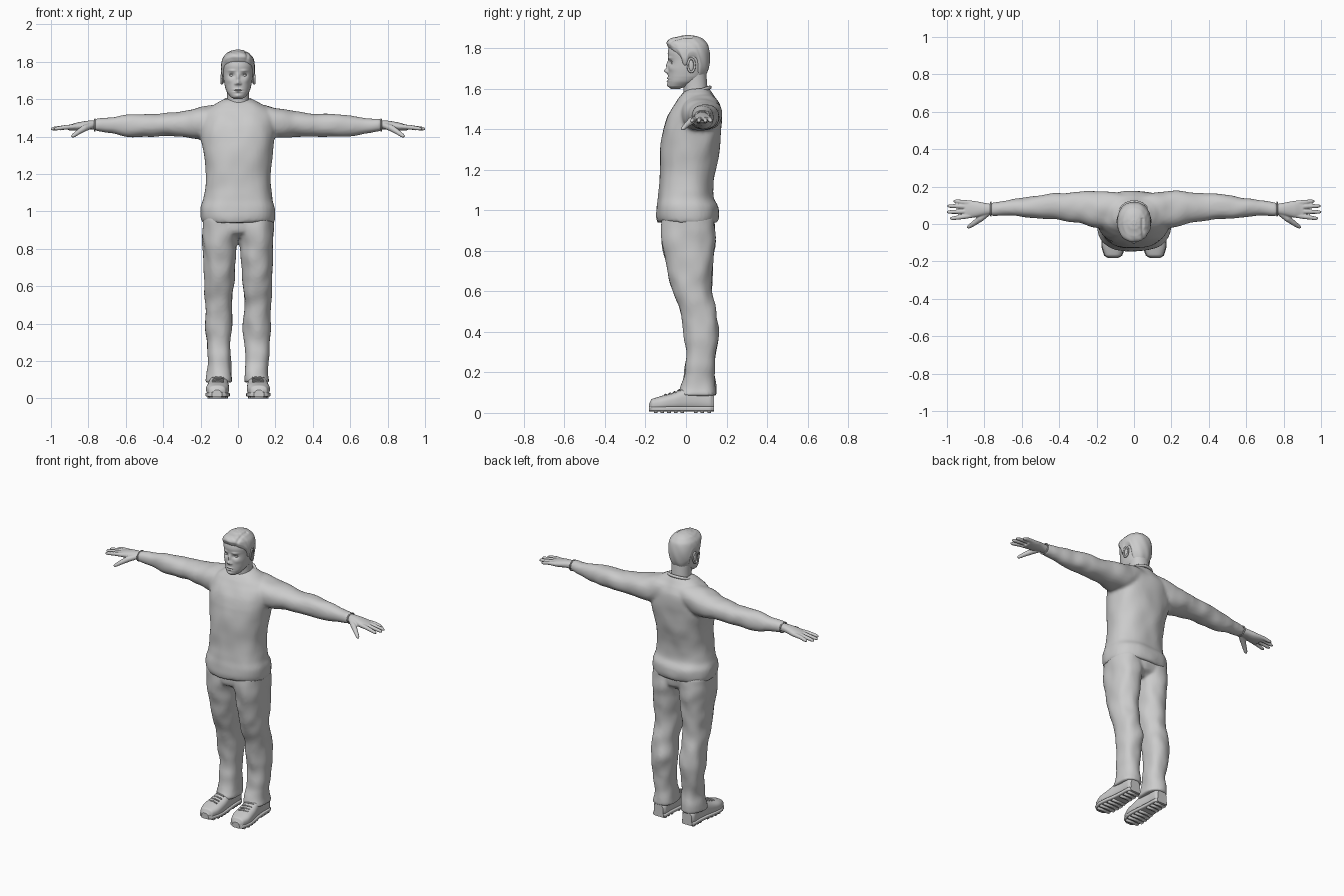
import bpy
import bmesh
from math import sin, cos, pi, exp
from mathutils import Vector, Matrix, noise

if "Cube" in bpy.data.objects:
    bpy.data.objects.remove(bpy.data.objects["Cube"])

grey = bpy.data.materials.new("plain_grey")
grey.use_nodes = True
grey.diffuse_color = (0.6, 0.6, 0.6, 1)
grey.node_tree.nodes["Principled BSDF"].inputs["Base Color"].default_value = (0.6, 0.6, 0.6, 1)
SIDES = (1, -1)


def sample(rows, t):
    """Smoothly interpolate rows of (t, values...) at t."""
    i = 0
    while i < len(rows) - 2 and t > rows[i + 1][0]:
        i += 1
    p1, p2 = rows[i], rows[i + 1]
    p0, p3 = rows[max(i - 1, 0)], rows[min(i + 2, len(rows) - 1)]
    u = (t - p1[0]) / (p2[0] - p1[0])
    return [b + 0.5 * u * (c - a + u * (2 * a - 5 * b + 4 * c - d + u * (3 * (b - c) + d - a)))
            for a, b, c, d in zip(p0[1:], p1[1:], p2[1:], p3[1:])]


def on_ring(sec, ang, power):
    """Point on a rounded box outline given by bounds a0, a1, b0, b1."""
    a0, a1, b0, b1 = sec
    s, c = sin(ang), -cos(ang)
    k = 1 / (abs(s) ** power + abs(c) ** power) ** (1 / power)
    return (a0 + a1) / 2 + (a1 - a0) / 2 * s * k, (b0 + b1) / 2 + (b1 - b0) / 2 * c * k


def skin(bm, rings):
    loops = [[bm.verts.new(p) for p in r] for r in rings]
    n = len(loops[0])
    for r, q in zip(loops, loops[1:]):
        for i in range(n):
            bm.faces.new((r[i], r[(i + 1) % n], q[(i + 1) % n], q[i]))
    bm.faces.new(loops[0][::-1])
    bm.faces.new(loops[-1])


def loft(bm, rows, axis="z", side=1, power=2.2, n=48, steps=6):
    ts = [p[0] + (q[0] - p[0]) * k / steps for p, q in zip(rows, rows[1:]) for k in range(steps)]
    rings = []
    for t in ts + [rows[-1][0]]:
        sec = sample(rows, t)
        ring = []
        for i in range(n):
            a, b = on_ring(sec, 2 * pi * i / n, power)
            x, y, z = {"z": (a, b, t), "x": (t, a, b), "y": (a, t, b)}[axis]
            ring.append(Vector((x * side, y, z)))
        rings.append(ring)
    skin(bm, rings)


def tube(bm, pts, radii, side=1, n=12):
    pts = [Vector((p[0] * side, p[1], p[2])) for p in pts]
    rings = []
    for i, p in enumerate(pts):
        d = pts[min(i + 1, len(pts) - 1)] - pts[max(i - 1, 0)]
        q = d.to_track_quat("Z", "Y")
        rings.append([p + q @ Vector((cos(2 * pi * k / n), sin(2 * pi * k / n), 0)) * radii[i]
                      for k in range(n)])
    skin(bm, rings)


def ball(bm, loc, size):
    m = Matrix.Translation(loc) @ Matrix.Diagonal((*size, 1))
    bmesh.ops.create_uvsphere(bm, u_segments=20, v_segments=12, radius=1, matrix=m)


def finish(name, bm, voxel=0, folds=0, freq=(12, 12, 12)):
    bmesh.ops.recalc_face_normals(bm, faces=bm.faces)
    bm.normal_update()
    if folds:
        for v in bm.verts:
            p = Vector(a * b for a, b in zip(v.co, freq))
            v.co += v.normal * noise.noise(p) * folds
    for f in bm.faces:
        f.smooth = len(f.verts) <= 4
    me = bpy.data.meshes.new(name)
    bm.to_mesh(me)
    bm.free()
    me.materials.append(grey)
    ob = bpy.data.objects.new(name, me)
    bpy.context.scene.collection.objects.link(ob)
    if voxel:
        r = ob.modifiers.new("fuse", "REMESH")
        r.mode, r.voxel_size, r.use_smooth_shade = "VOXEL", voxel, True
        s = ob.modifiers.new("soften", "SMOOTH")
        s.factor, s.iterations = 0.5, 4
    return ob


# Sweater: body and sleeves fused
bm = bmesh.new()
body = [(.94, .195, -.14, .155), (.97, .2, -.147, .163), (1.02, .2, -.145, .16),
        (1.06, .187, -.137, .137), (1.12, .178, -.13, .135), (1.2, .172, -.13, .147),
        (1.3, .183, -.125, .165), (1.4, .197, -.113, .176), (1.46, .2, -.093, .176),
        (1.51, .195, -.066, .17), (1.55, .165, -.04, .15), (1.58, .115, -.018, .128),
        (1.6, .075, .0, .113)]
loft(bm, [(z, -w, w, f, b) for z, w, f, b in body], power=2.4)
sleeve = [(.05, .0, .16, 1.44, 1.58), (.15, -.02, .175, 1.4, 1.567), (.22, -.018, .178, 1.39, 1.55),
          (.3, .008, .17, 1.4, 1.535), (.4, .02, .164, 1.402, 1.525), (.5, .026, .155, 1.4, 1.521),
          (.6, .038, .14, 1.402, 1.515), (.7, .044, .125, 1.42, 1.5), (.765, .044, .116, 1.43, 1.492)]
for s in SIDES:
    loft(bm, sleeve, "x", s)
finish("sweater", bm, .01, .007, (13, 13, 9))

# Collar and hem bands
bm = bmesh.new()
ring = [2 * pi * i / 40 for i in range(41)]
tube(bm, [(.076 * sin(a), .048 - .07 * cos(a), 1.583 - .024 * cos(a)) for a in ring], [.009] * 41)
finish("collar", bm)
bm = bmesh.new()
for s in SIDES:
    tube(bm, [(.765, .08 - .036 * cos(a), 1.461 + .031 * sin(a)) for a in ring], [.004] * 41, s)
finish("sleeve_cuffs", bm)

# Trousers: two legs and hips fused
bm = bmesh.new()
leg = [(.085, .03, .17, -.04, .148), (.12, .032, .166, -.03, .145), (.2, .038, .16, -.006, .14),
       (.3, .035, .17, .0, .15), (.4, .028, .177, -.01, .162), (.5, .035, .172, -.03, .15),
       (.6, .022, .178, -.065, .127), (.7, .016, .182, -.09, .13), (.8, .011, .188, -.11, .14),
       (.87, .0, .192, -.12, .145), (.97, -.01, .19, -.12, .14)]
for s in SIDES:
    loft(bm, leg, side=s, power=2.3)
loft(bm, [(.86, -.1, .1, -.07, .1), (.89, -.17, .17, -.11, .135), (.97, -.185, .185, -.12, .145)])
finish("trousers", bm, .009, .009, (14, 14, 11))

# Hands: palm, fingers and thumb fused
bm = bmesh.new()
palm = [(.74, .055, .105, 1.437, 1.486), (.8, .046, .113, 1.438, 1.485),
        (.86, .034, .124, 1.432, 1.475), (.905, .034, .123, 1.432, 1.463)]
fingers = [(.045, .03, .985), (.069, .064, 1.002), (.092, .096, .998), (.113, .122, .965)]
for s in SIDES:
    loft(bm, palm, "x", s, n=32)
    for y0, y1, tip in fingers:
        tube(bm, [(.87, y0, 1.453), (.92, (y0 + y1) / 2, 1.45), (tip - .012, y1, 1.442), (tip, y1, 1.439)],
             [.013, .0125, .01, .005], s)
    tube(bm, [(.78, .06, 1.46), (.82, .03, 1.445), (.855, .004, 1.423), (.88, -.013, 1.405), (.89, -.02, 1.399)],
         [.016, .018, .014, .011, .006], s)
finish("hands", bm, .004)

# Shoes: upper, sole, tread and laces
upper = [(-.183, .09, .135, .012, .045), (-.17, .068, .155, .01, .068), (-.12, .05, .17, .01, .084),
         (-.06, .048, .165, .01, .1), (.0, .053, .155, .01, .125), (.06, .058, .15, .01, .135),
         (.12, .06, .148, .01, .11), (.138, .07, .138, .012, .09)]
bm, sole, laces = bmesh.new(), bmesh.new(), bmesh.new()
for s in SIDES:
    loft(bm, upper, "y", s, power=2.6)
    edge = [(y, a - .004, b + .004, .008, .032) for y, a, b, _, _ in upper]
    loft(sole, edge, "y", s, power=5)
    for k in range(9):
        if k != 5:
            y = -.15 + k * .033
            _, x0, x1 = (y, *sample(upper, y)[:2])
            m = Matrix.Translation(((x0 + x1) / 2 * s, y, .009)) @ Matrix.Diagonal((x1 - x0 - .012, .018, .018, 1))
            bmesh.ops.create_cube(sole, size=1, matrix=m)
    for k in range(4):
        y = -.1 + k * .022
        a0, a1, _, top = sample(upper, y)
        mid = (a0 + a1) / 2
        tube(laces, [(mid + d, y + d * .2, top + .002 - 4 * d * d) for d in (-.03, -.015, 0, .015, .03)],
             [.004] * 5, s, 8)
finish("shoe_uppers", bm)
finish("shoe_soles", sole)
finish("shoe_laces", laces)

# Neck
bm = bmesh.new()
loft(bm, [(1.52, -.066, .066, -.01, .11), (1.6, -.059, .059, -.012, .106), (1.69, -.06, .06, -.02, .1)])
finish("neck", bm)

# Head: skull outline with soft facial bumps (x, z, x spread, z spread, height)
skull = [(z, -w, w, f, b) for z, w, f, b in
         [(1.6, .022, -.075, -.03), (1.612, .04, -.086, .01), (1.635, .058, -.089, .06), (1.66, .068, -.089, .09),
          (1.7, .076, -.088, .103), (1.74, .08, -.086, .109), (1.78, .082, -.09, .108), (1.815, .074, -.08, .1),
          (1.84, .054, -.055, .077), (1.852, .03, -.025, .05), (1.856, .01, .0, .02)]]
bumps = [(0, 1.688, .011, .011, .019), (0, 1.717, .008, .02, .011), (0, 1.652, .02, .004, .006),
         (0, 1.638, .017, .005, .006), (0, 1.645, .023, .002, -.005), (0, 1.618, .016, .01, .007)]
for s in SIDES:
    bumps += [(.013 * s, 1.682, .006, .006, .007), (.033 * s, 1.728, .015, .01, -.012),
              (.034 * s, 1.752, .018, .006, .006), (.047 * s, 1.7, .016, .014, .004)]
bm = bmesh.new()
loft(bm, skull, n=112, steps=10)
for v in bm.verts:
    if v.co.y < 0:
        x, z = v.co.x, v.co.z
        fade = min(1, -v.co.y / .04)
        v.co.y -= fade * sum(h * exp(-((x - bx) / sx) ** 2 - ((z - bz) / sz) ** 2)
                             for bx, bz, sx, sz, h in bumps)
finish("head", bm)

# Eyes with upper lids, and ears
bm, ears = bmesh.new(), bmesh.new()
for s in SIDES:
    ball(bm, (.033 * s, -.06, 1.727), (.014, .013, .011))
    tube(bm, [(.033 + d, -.071 + 18 * d * d, 1.735 - 26 * d * d) for d in (-.015, -.008, 0, .008, .015)],
         [.001, .003, .003, .003, .001], s, 8)
    ball(ears, (.08 * s, .022, 1.714), (.007, .016, .03))
    tube(ears, [(.085 + .004 * cos(a + .5), .026 - .017 * cos(a), 1.716 + .033 * sin(a)) for a in ring],
         [.0055] * 41, s, 8)
finish("eyes", bm)
finish("ears", ears)

# Hair: shell over the skull with a shaped hairline and side parting
hairline = [(0, 1.8), (.5, 1.797), (1.0, 1.777), (1.22, 1.75), (1.32, 1.715), (1.5, 1.715),
            (1.6, 1.75), (2.0, 1.745), (2.2, 1.67), (2.6, 1.645), (pi, 1.643)]
bm = bmesh.new()
centre = Vector((0, .01, 1.75))
rings = []
for j in range(31):
    t = j / 30
    ring = []
    for i in range(96):
        ang = 2 * pi * i / 96
        low = sample(hairline, min(ang, 2 * pi - ang))[0]
        z = low + (1.856 - low) * (1 - (1 - t) ** 1.6)
        x, y = on_ring(sample(skull, z), ang, 2.2)
        p = Vector((x, y, z))
        grow = -.004 + .013 * min(1, t * 6) ** .5
        if y < .03:
            grow += .014 * exp(-((y + .075) / .035) ** 2 - ((z - 1.825) / .022) ** 2) * min(1, t * 6)
            grow -= .006 * exp(-((x - .042) / .006) ** 2) * min(1, t * 6)
        grow += .0012 * sin(9 * ang + 14 * t) * (1 - t)
        ring.append(p + (p - centre).normalized() * grow)
    rings.append(ring)
skin(bm, rings)
finish("hair", bm)
